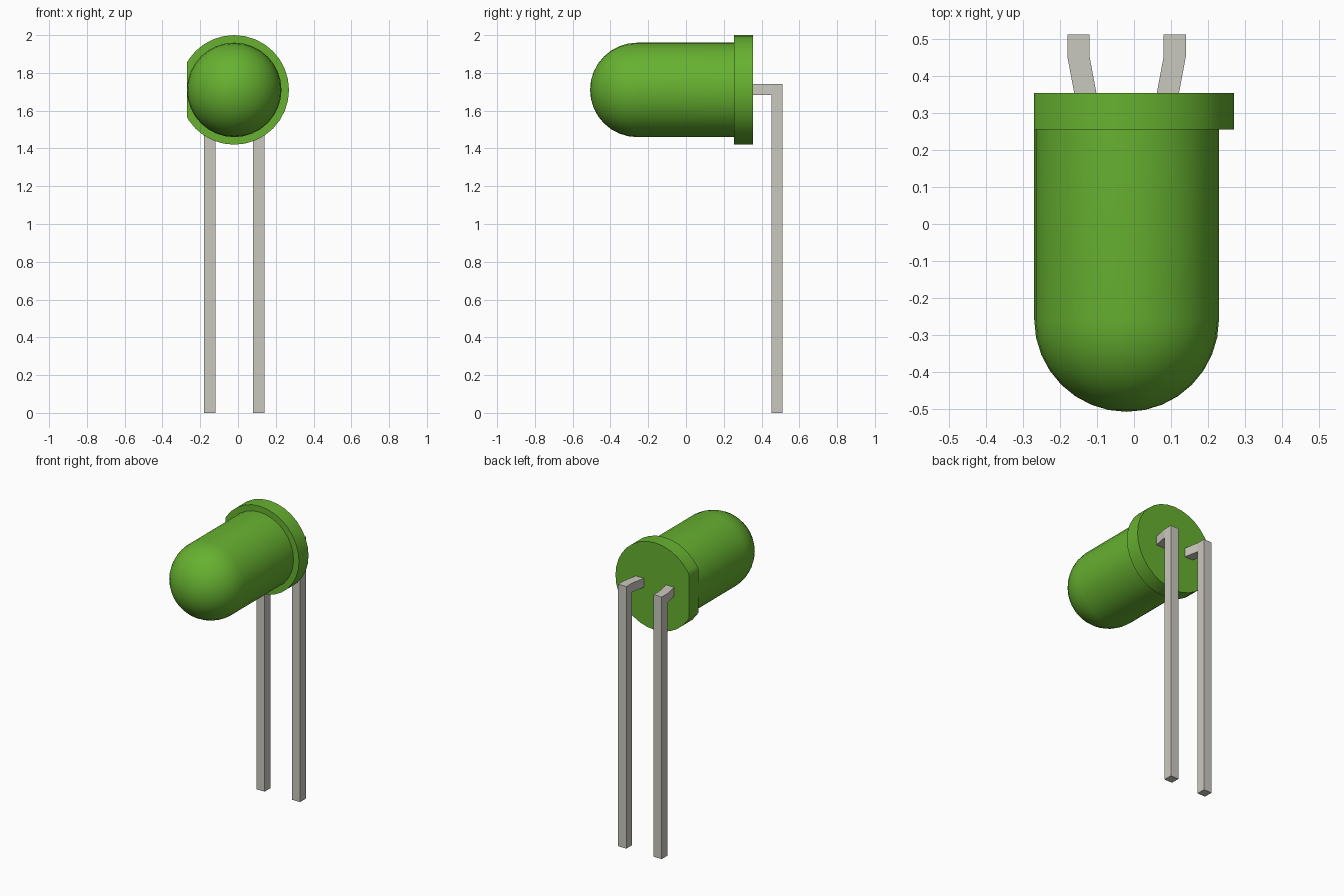
import bpy
import bmesh
import math
from mathutils import Matrix, Vector

old = bpy.data.objects.get("Cube")
if old:
    bpy.data.objects.remove(old, do_unlink=True)

AXIS_X, AXIS_Z = -0.02, 1.71      # centre line of the lens
SEGMENTS = 32


def material(name, rgb):
    mat = bpy.data.materials.new(name)
    mat.use_nodes = True
    colour = (*rgb, 1.0)
    mat.diffuse_color = colour
    mat.node_tree.nodes["Principled BSDF"].inputs["Base Color"].default_value = colour
    return mat


def finish(name, bm, mat, smooth=False):
    bmesh.ops.remove_doubles(bm, verts=bm.verts, dist=0.0005)
    bmesh.ops.recalc_face_normals(bm, faces=bm.faces)
    mesh = bpy.data.meshes.new(name)
    bm.to_mesh(mesh)
    bm.free()
    mesh.materials.append(mat)
    obj = bpy.data.objects.new(name, mesh)
    bpy.context.collection.objects.link(obj)
    if smooth:
        bpy.ops.object.select_all(action='DESELECT')
        obj.select_set(True)
        bpy.context.view_layer.objects.active = obj
        bpy.ops.object.shade_smooth_by_angle(angle=math.radians(35))
    return obj


def lathe(profile):
    """Revolve (radius, y) points around the lens axis."""
    bm = bmesh.new()
    verts = [bm.verts.new((AXIS_X, y, AXIS_Z + r)) for r, y in profile]
    edges = [bm.edges.new(pair) for pair in zip(verts, verts[1:])]
    bmesh.ops.spin(bm, geom=verts + edges, cent=(AXIS_X, 0, AXIS_Z),
                   axis=(0, 1, 0), angle=math.tau, steps=SEGMENTS)
    bmesh.ops.remove_doubles(bm, verts=bm.verts, dist=0.0005)
    return bm


green = material("lens green", (0.135, 0.44, 0.03))
metal = material("lead metal", (0.59, 0.58, 0.52))

# Lens: round dome running into a straight barrel
RADIUS, DOME_Y, FLANGE_Y, BACK_Y = 0.25, -0.258, 0.255, 0.355
steps = 8
profile = [(RADIUS * math.sin(a), DOME_Y - RADIUS * math.cos(a))
           for a in (math.pi / 2 * i / steps for i in range(steps + 1))]
profile.append((RADIUS, FLANGE_Y + 0.01))
finish("lens", lathe(profile), green, smooth=True)

# Flange: disc with one flat side
bm = lathe([(0, FLANGE_Y), (0.29, FLANGE_Y), (0.29, BACK_Y), (0, BACK_Y)])
cut = bmesh.ops.bisect_plane(bm, geom=bm.verts[:] + bm.edges[:] + bm.faces[:],
                             plane_co=(AXIS_X - RADIUS, 0, 0),
                             plane_no=(-1, 0, 0), clear_outer=True)
bmesh.ops.holes_fill(bm, edges=[e for e in bm.edges if e.is_boundary], sides=0)
finish("flange", bm, green, smooth=True)

# Leads: square wire splayed outwards, then bent straight down
WIRE, TOP, BEND_Y = 0.06, 1.742, 0.452
LOW = TOP - WIRE
sections = [  # inner offset, (y, z) of the lower edge, (y, z) of the upper edge
    (0.08, (BACK_Y - 0.01, LOW), (BACK_Y - 0.01, TOP)),
    (0.10, (BEND_Y, LOW), (BEND_Y, TOP)),
    (0.10, (BEND_Y, LOW), (BEND_Y + WIRE, TOP)),
    (0.10, (BEND_Y, 0), (BEND_Y + WIRE, 0)),
]
for side, name in ((-1, "right_lead"), (1, "left_lead")):
    bm = bmesh.new()
    rings = []
    for inner, low, high in sections:
        a, b = (AXIS_X + side * x for x in (inner, inner + WIRE))
        rings.append([bm.verts.new(p) for p in
                      ((a, *low), (b, *low), (b, *high), (a, *high))])
    for r, s in zip(rings, rings[1:]):
        for i in range(4):
            j = (i + 1) % 4
            bm.faces.new((r[i], r[j], s[j], s[i]))
    bm.faces.new(rings[0])
    bm.faces.new(rings[-1])
    bmesh.ops.dissolve_degenerate(bm, dist=0.0005, edges=bm.edges)
    finish(name, bm, metal)
